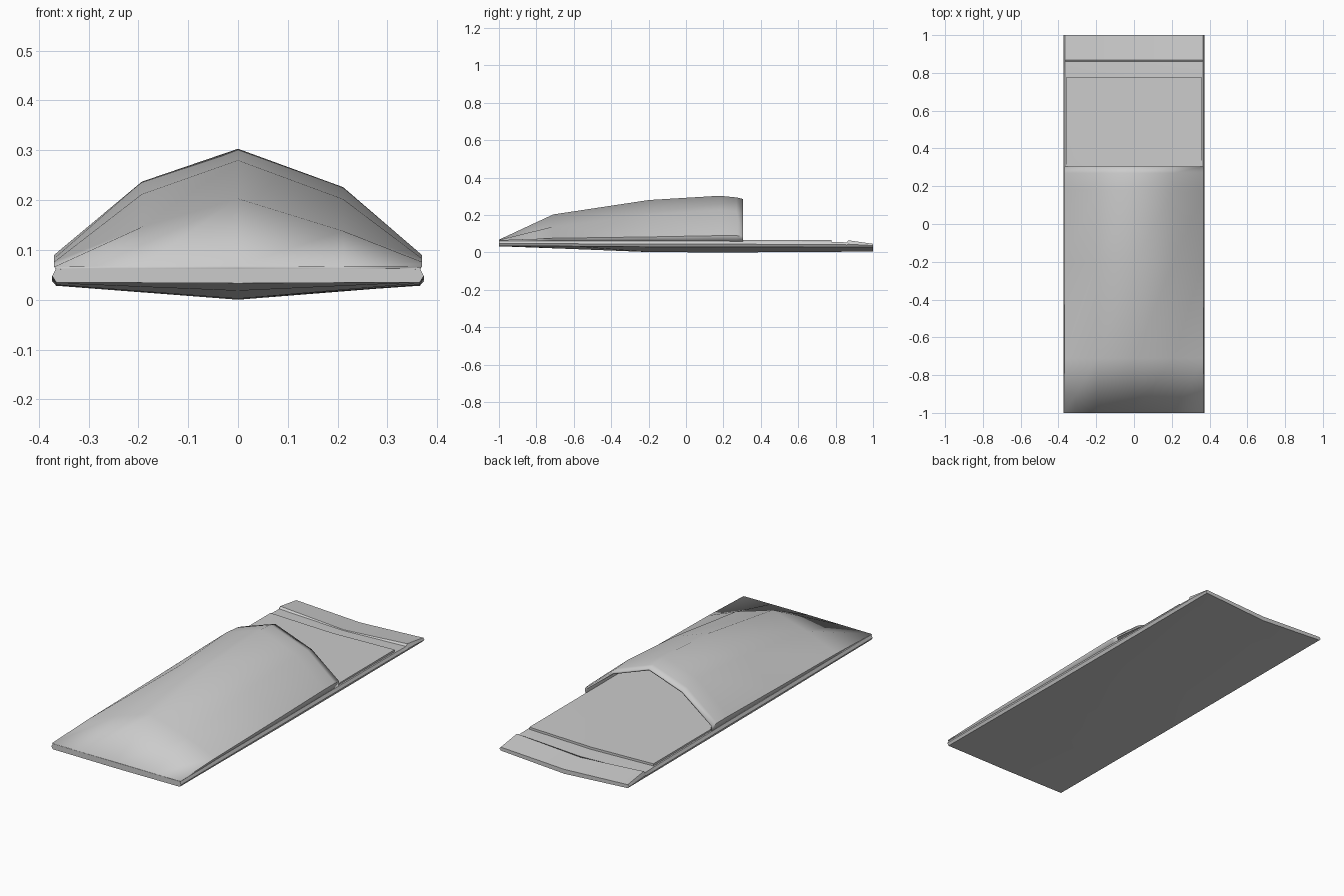
import bpy, bmesh, math

if "Cube" in bpy.data.objects:
    bpy.data.objects.remove(bpy.data.objects["Cube"])


def loft(name, sections, closed=True, angle=40):
    """Skin a list of equal-length cross-sections; cap the ends if closed."""
    bm = bmesh.new()
    rings = [[bm.verts.new(p) for p in s] for s in sections]
    n = len(rings[0])
    for a, b in zip(rings, rings[1:]):
        for i in range(n if closed else n - 1):
            j = (i + 1) % n
            bm.faces.new((a[i], a[j], b[j], b[i]))
    if closed:
        bm.faces.new(rings[0])
        bm.faces.new(rings[-1][::-1])
    bmesh.ops.recalc_face_normals(bm, faces=bm.faces)
    me = bpy.data.meshes.new(name)
    bm.to_mesh(me)
    bm.free()
    ob = bpy.data.objects.new(name, me)
    bpy.context.collection.objects.link(ob)
    bpy.ops.object.select_all(action='DESELECT')
    ob.select_set(True)
    bpy.context.view_layer.objects.active = ob
    bpy.ops.object.shade_smooth_by_angle(angle=math.radians(angle))
    return ob


# Sole: shallow keel underneath, thin bulging rim, raised heel corners
# y, keel z, bottom edge z, top edge z, top centre z
sole = [(-1.0, .033, .035, .063, .063), (-.6, .018, .033, .062, .062),
        (-.2, .002, .030, .060, .060), (.2, .000, .029, .060, .060),
        (.78, .003, .028, .056, .046), (.86, .004, .028, .054, .040),
        (.868, .004, .028, .065, .040), (1.0, .005, .028, .046, .028)]


def sole_section(y, keel, low, top, mid):
    rim = (low + min(top, .06)) / 2
    return [(-.365, y, top), (0, y, mid), (.365, y, top), (.373, y, rim),
            (.365, y, low), (0, y, keel), (-.365, y, low), (-.373, y, rim)]


loft("sole", [sole_section(*s) for s in sole], angle=30)

# Insole pad visible through the open back
pad = [[(-.357, y, .067), (0, y, m), (.357, y, .067),
        (.357, y, .05), (0, y, .045), (-.357, y, .05)]
       for y, m in ((-.9, .066), (.3, .066), (.777, .058))]
loft("insole", pad, angle=30)

# Upper: faceted arch rising from the toe to the open rear edge
# y, side z, left shoulder z, centre z, right shoulder z
upper = [(-1.0, .066, .067, .068, .067), (-.71, .076, .146, .203, .138),
         (-.2, .083, .212, .280, .202), (.18, .090, .237, .303, .226),
         (.27, .090, .229, .294, .218), (.305, .085, .220, .286, .210)]
shell = loft("upper", [
    [(-.364, y, .058), (-.369, y, e), (-.193, y, l), (0, y, c),
     (.211, y, r), (.369, y, e), (.364, y, .058)]
    for y, e, l, c, r in upper], closed=False, angle=50)

# Make sure the shell faces outward, then thicken it inward
bm = bmesh.new()
bm.from_mesh(shell.data)
if sum(f.normal.z for f in bm.faces) < 0:
    bmesh.ops.reverse_faces(bm, faces=bm.faces)
bm.to_mesh(shell.data)
bm.free()
thick = shell.modifiers.new("thickness", 'SOLIDIFY')
thick.thickness = .01
thick.offset = -1
